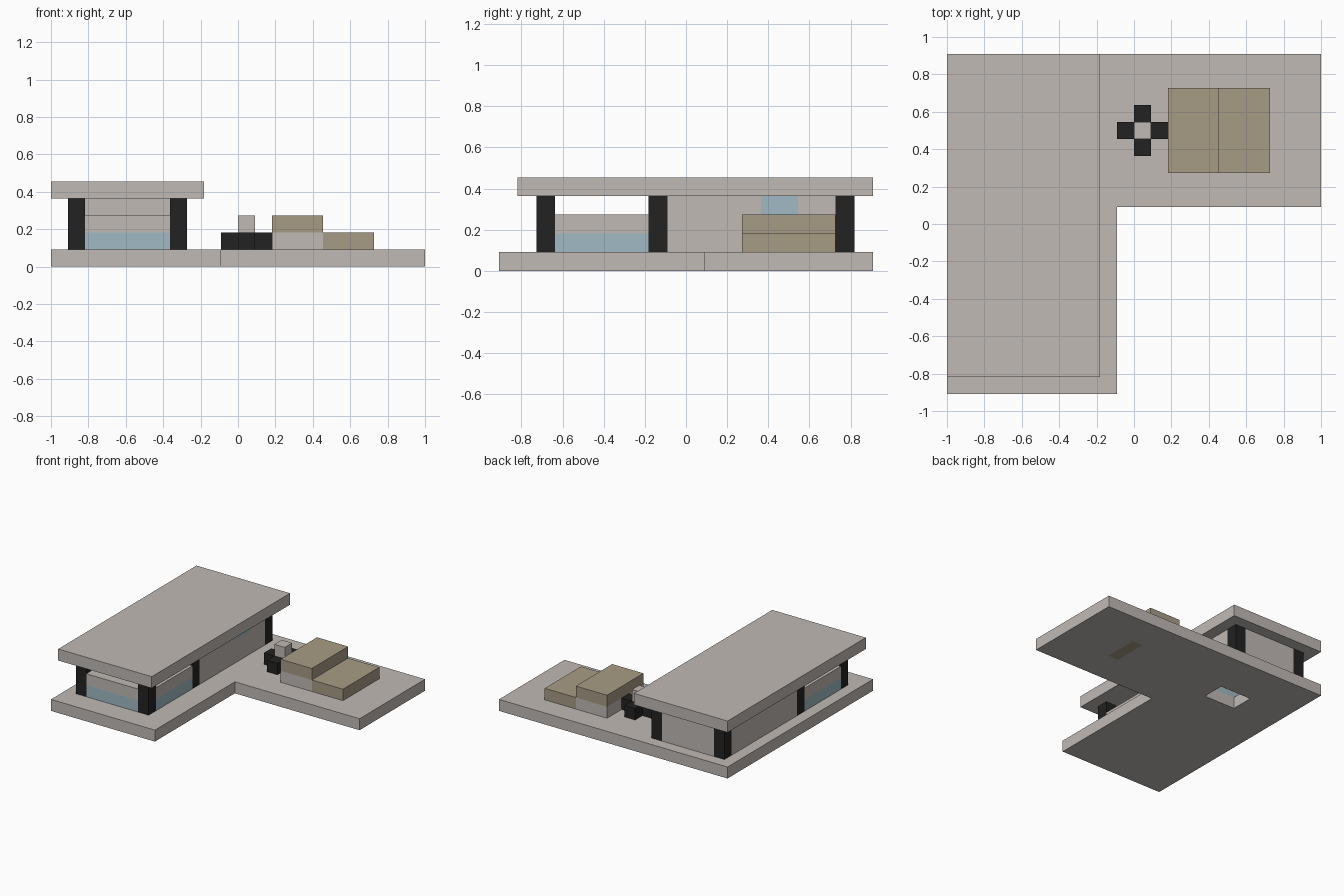
import bpy
import bmesh

U = 1 / 11            # one module; plan runs 22 x 20 modules

cube = bpy.data.objects.get("Cube")
if cube:
    bpy.data.objects.remove(cube, do_unlink=True)


def material(name, rgb):
    m = bpy.data.materials.new(name)
    m.use_nodes = True
    m.diffuse_color = (*rgb, 1)
    m.node_tree.nodes["Principled BSDF"].inputs["Base Color"].default_value = (*rgb, 1)
    return m


GREY = material("pale_stone", (0.53, 0.49, 0.46))
TAN = material("tan_wood", (0.39, 0.33, 0.235))
BLUE = material("pale_blue_glass", (0.35, 0.49, 0.55))
BLACK = material("black_metal", (0.016, 0.016, 0.016))


def finish(name, bm, *mats):
    bmesh.ops.recalc_face_normals(bm, faces=bm.faces)
    mesh = bpy.data.meshes.new(name)
    bm.to_mesh(mesh)
    bm.free()
    for m in mats:
        mesh.materials.append(m)
    ob = bpy.data.objects.new(name, mesh)
    bpy.context.collection.objects.link(ob)
    return ob


def box(name, x, y, z, mat):
    """Box from module ranges on each axis."""
    bm = bmesh.new()
    bmesh.ops.create_cube(bm, size=1)
    for v in bm.verts:
        v.co.x = (x[v.co.x > 0] - 11) * U
        v.co.y = (y[v.co.y > 0] - 10) * U
        v.co.z = z[v.co.z > 0] * U
    return finish(name, bm, mat)


# L-shaped base slab with a floor opening and a tan inlay underneath
def base_slab():
    xs, ys = (0, 4, 7, 10, 16, 17, 22), (0, 11, 14, 16, 17, 20)
    bm = bmesh.new()
    inlay = []
    for x0, x1 in zip(xs, xs[1:]):
        for y0, y1 in zip(ys, ys[1:]):
            outside = x0 >= 10 and y0 < 11
            opening = x0 == 4 and y0 == 14
            if outside or opening:
                continue
            corners = ((x0, y0), (x1, y0), (x1, y1), (x0, y1))
            f = bm.faces.new([bm.verts.new(((a - 11) * U, (b - 10) * U, 0))
                              for a, b in corners])
            if x0 == 16 and 14 <= y0 < 17:
                inlay.append(f)
    bmesh.ops.remove_doubles(bm, verts=bm.verts, dist=0.001)
    top = bmesh.ops.extrude_face_region(bm, geom=bm.faces[:], use_keep_orig=True)["geom"]
    for v in top:
        if isinstance(v, bmesh.types.BMVert):
            v.co.z = U
    for f in bm.faces:
        c = f.calc_center_median() / U
        if c.z < 0.01 and 5 < c.x < 6 and 4 < c.y < 7:
            f.material_index = 1
    return finish("base_slab", bm, GREY, TAN)


base_slab()
box("roof_slab", (0, 9), (1, 20), (4, 5), GREY)

# Six posts, mirrored across the pavilion
for side, x in (("right", 1), ("left", 7)):
    for place, y in (("front", 2), ("middle", 8), ("back", 18)):
        box(f"{place}_{side}_post", (x, x + 1), (y, y + 1), (1, 4), BLACK)

# Front terrace: glass strip below a stone rail on three sides
for place, x, y in (("front", (2, 7), (2, 3)),
                    ("right", (1, 2), (3, 8)),
                    ("left", (7, 8), (3, 8))):
    box(f"{place}_glass_strip", x, y, (1, 2), BLUE)
    box(f"{place}_rail", x, y, (2, 3), GREY)

# Enclosed rear room
box("partition_wall", (2, 7), (8, 9), (1, 4), GREY)
box("back_wall", (2, 7), (18, 19), (1, 4), GREY)
box("right_wall", (1, 2), (9, 18), (1, 4), GREY)
box("left_wall_lower", (7, 8), (9, 18), (1, 3), GREY)
box("left_wall_upper_front", (7, 8), (9, 14), (3, 4), GREY)
box("left_wall_window", (7, 8), (14, 16), (3, 4), BLUE)
box("left_wall_upper_back", (7, 8), (16, 18), (3, 4), GREY)
box("stair_glass", (3, 7), (13, 14), (1, 2), BLUE)

# Stepped seating block in the yard
box("bench_plinth", (13, 16), (13, 18), (1, 2), GREY)
box("bench_upper_step", (13, 16), (13, 18), (2, 3), TAN)
box("bench_lower_step", (16, 19), (13, 18), (1, 2), TAN)

# Cross-shaped pedestal
box("pedestal_cross_arm", (10, 13), (15, 16), (1, 2), BLACK)
box("pedestal_front_arm", (11, 12), (14, 15), (1, 2), BLACK)
box("pedestal_back_arm", (11, 12), (16, 17), (1, 2), BLACK)
box("pedestal_top", (11, 12), (15, 16), (2, 3), GREY)
